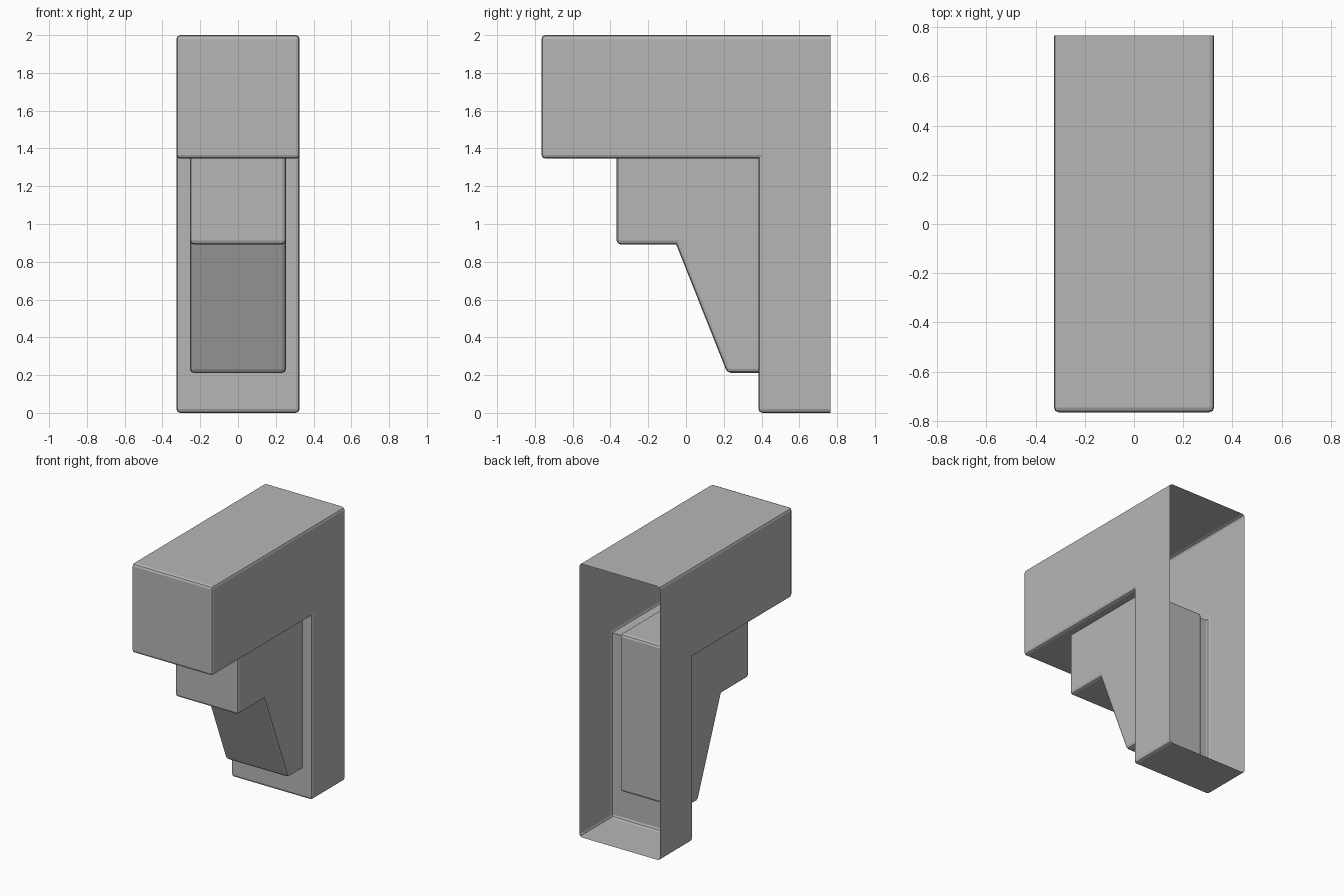
import bpy, bmesh

if "Cube" in bpy.data.objects:
    bpy.data.objects.remove(bpy.data.objects["Cube"])

grey = bpy.data.materials.new("dark_grey")
grey.diffuse_color = (0.47, 0.47, 0.47, 1)
grey.use_nodes = True
grey.node_tree.nodes["Principled BSDF"].inputs["Base Color"].default_value = grey.diffuse_color


def extrude_profile(name, profile, half_width, bevel, open_y=None):
    """Extrude a (y, z) profile along x, optionally open one end, round convex edges."""
    bm = bmesh.new()
    base = bm.faces.new([bm.verts.new((-half_width, y, z)) for y, z in profile])
    ext = bmesh.ops.extrude_face_region(bm, geom=[base], use_keep_orig=True)
    verts = [g for g in ext["geom"] if isinstance(g, bmesh.types.BMVert)]
    bmesh.ops.translate(bm, verts=verts, vec=(2 * half_width, 0, 0))
    bmesh.ops.recalc_face_normals(bm, faces=bm.faces[:])
    if open_y is not None:
        ends = [f for f in bm.faces if all(abs(v.co.y - open_y) < 1e-4 for v in f.verts)]
        bmesh.ops.delete(bm, geom=ends, context="FACES_ONLY")
    convex = [e for e in bm.edges if len(e.link_faces) == 2 and e.calc_face_angle_signed() > 0.1]
    bmesh.ops.bevel(bm, geom=convex, offset=bevel, offset_type="OFFSET",
                    segments=2, profile=0.5, affect="EDGES", clamp_overlap=True)
    mesh = bpy.data.meshes.new(name)
    bm.to_mesh(mesh)
    bm.free()
    mesh.materials.append(grey)
    obj = bpy.data.objects.new(name, mesh)
    bpy.context.collection.objects.link(obj)
    return obj


# Outer L-shaped shell, hollow and open towards the wall
extrude_profile("bracket_shell",
                [(-0.765, 2.0), (-0.765, 1.346), (0.384, 1.346),
                 (0.384, 0.0), (0.765, 0.0), (0.765, 2.0)],
                0.326, 0.02, open_y=0.765)

# Stepped, sloping brace in the inner corner, slightly sunk into the shell
extrude_profile("inner_brace",
                [(-0.367, 1.366), (-0.367, 0.892), (-0.052, 0.892),
                 (0.218, 0.212), (0.404, 0.212), (0.404, 1.366)],
                0.254, 0.02)
